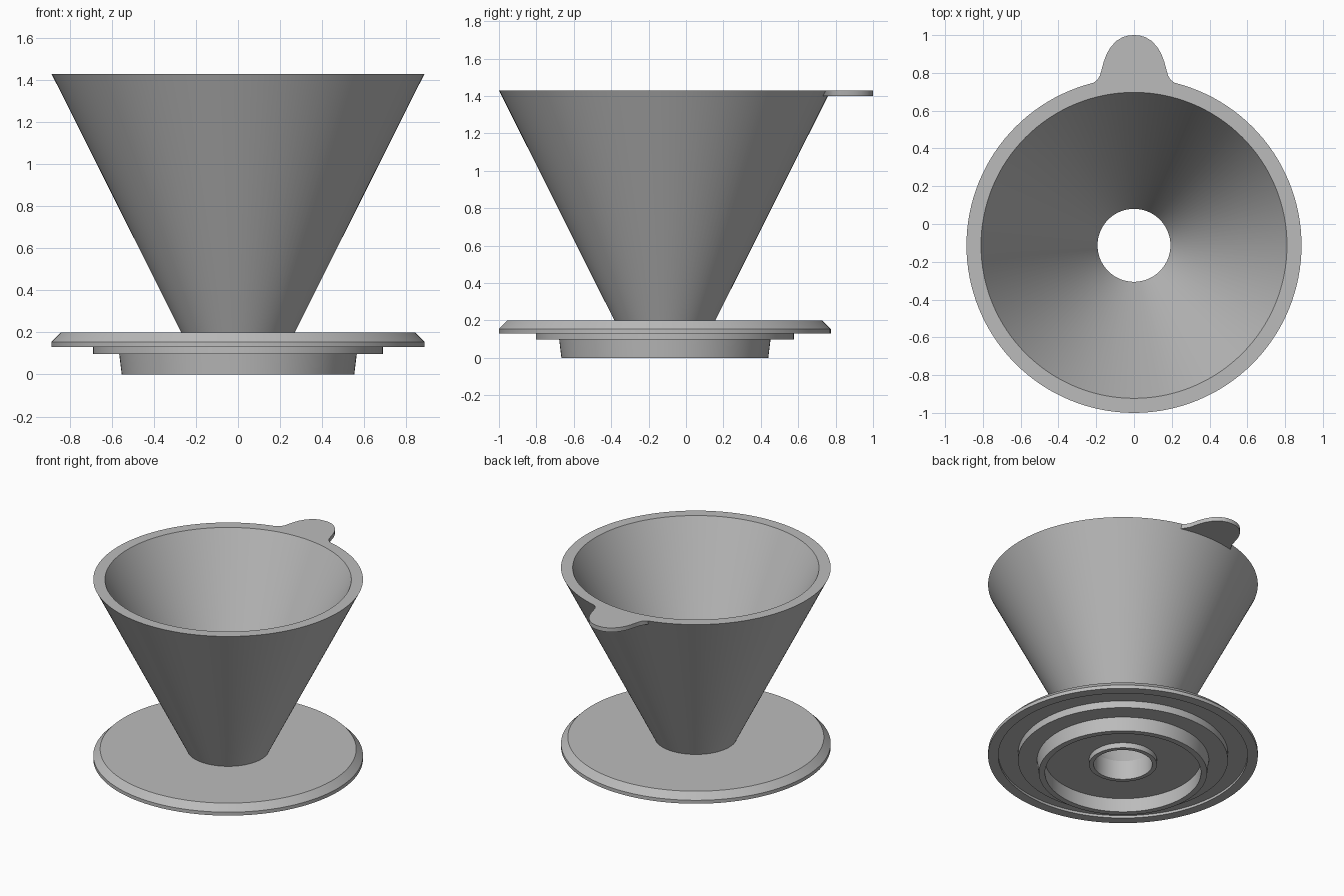
import bpy
import bmesh
from math import radians, cos, sin, tau, pi

SEGMENTS = 128
AXIS_Y = -0.113      # the round body sits forward, the tab balances it at the back
RIM_R, RIM_Z = 0.887, 1.43
TAB_Z = 1.40

cube = bpy.data.objects.get("Cube")
if cube:
    bpy.data.objects.remove(cube, do_unlink=True)

gray = bpy.data.materials.new("plain gray")
gray.use_nodes = True
colour = (0.5, 0.5, 0.5, 1)
gray.diffuse_color = colour
gray.node_tree.nodes["Principled BSDF"].inputs["Base Color"].default_value = colour


def finish(name, bm):
    """Turn a bmesh into a named, softly shaded object."""
    bmesh.ops.recalc_face_normals(bm, faces=bm.faces)
    mesh = bpy.data.meshes.new(name)
    bm.to_mesh(mesh)
    bm.free()
    mesh.materials.append(gray)
    obj = bpy.data.objects.new(name, mesh)
    bpy.context.collection.objects.link(obj)
    bpy.ops.object.select_all(action="DESELECT")
    obj.select_set(True)
    bpy.context.view_layer.objects.active = obj
    bpy.ops.object.shade_smooth_by_angle(angle=radians(20))
    return obj


def polar(r, step, z):
    a = tau * step / SEGMENTS
    return (r * cos(a), AXIS_Y + r * sin(a), z)


def lathe(name, profile):
    """Revolve a closed (radius, height) profile about the body axis."""
    bm = bmesh.new()
    rings = [[bm.verts.new(polar(r, i, z)) for i in range(SEGMENTS)]
             for r, z in profile]
    for k, low in enumerate(rings):
        high = rings[(k + 1) % len(rings)]
        for i in range(SEGMENTS):
            j = (i + 1) % SEGMENTS
            bm.faces.new((low[i], low[j], high[j], high[i]))
    return finish(name, bm)


# Funnel: conical wall of even thickness
lathe("funnel", [(0.27, 0.2), (RIM_R, RIM_Z), (0.81, RIM_Z), (0.193, 0.2)])

# Base: chamfered plate, shallow recess, step, hollow foot, outlet spout
lathe("base_plate", [
    (0.193, 0.2), (0.842, 0.2), (RIM_R, 0.155), (RIM_R, 0.13),
    (0.82, 0.13), (0.82, 0.148), (0.69, 0.148), (0.69, 0.097),
    (0.565, 0.097), (0.553, 0), (0.513, 0), (0.513, 0.1),
    (0.223, 0.1), (0.223, 0.062), (0.193, 0.062)])

# Finger tab: rounded outline whose inner edge follows the funnel rim
half = [(0.195, 0.762), (0.18, 0.787), (0.171, 0.82), (0.16, 0.86),
        (0.145, 0.9), (0.122, 0.939), (0.092, 0.97), (0.06, 0.989),
        (0.03, 0.998)]
outline = half + [(0, 1.0)] + [(-x, y) for x, y in reversed(half)]
back = SEGMENTS // 4
bm = bmesh.new()
layers = []
for z in (TAB_Z, RIM_Z):
    r = RIM_R - (RIM_Z - z) * 0.5
    arc = [polar(r, back + i, z) for i in range(5, -6, -1)]
    points = arc + [(x, y, z) for x, y in outline]
    layers.append([bm.verts.new(p) for p in points])
bottom, top = layers
bm.faces.new(bottom)
bm.faces.new(top)
for i in range(len(top)):
    j = (i + 1) % len(top)
    bm.faces.new((bottom[i], bottom[j], top[j], top[i]))
finish("finger_tab", bm)
